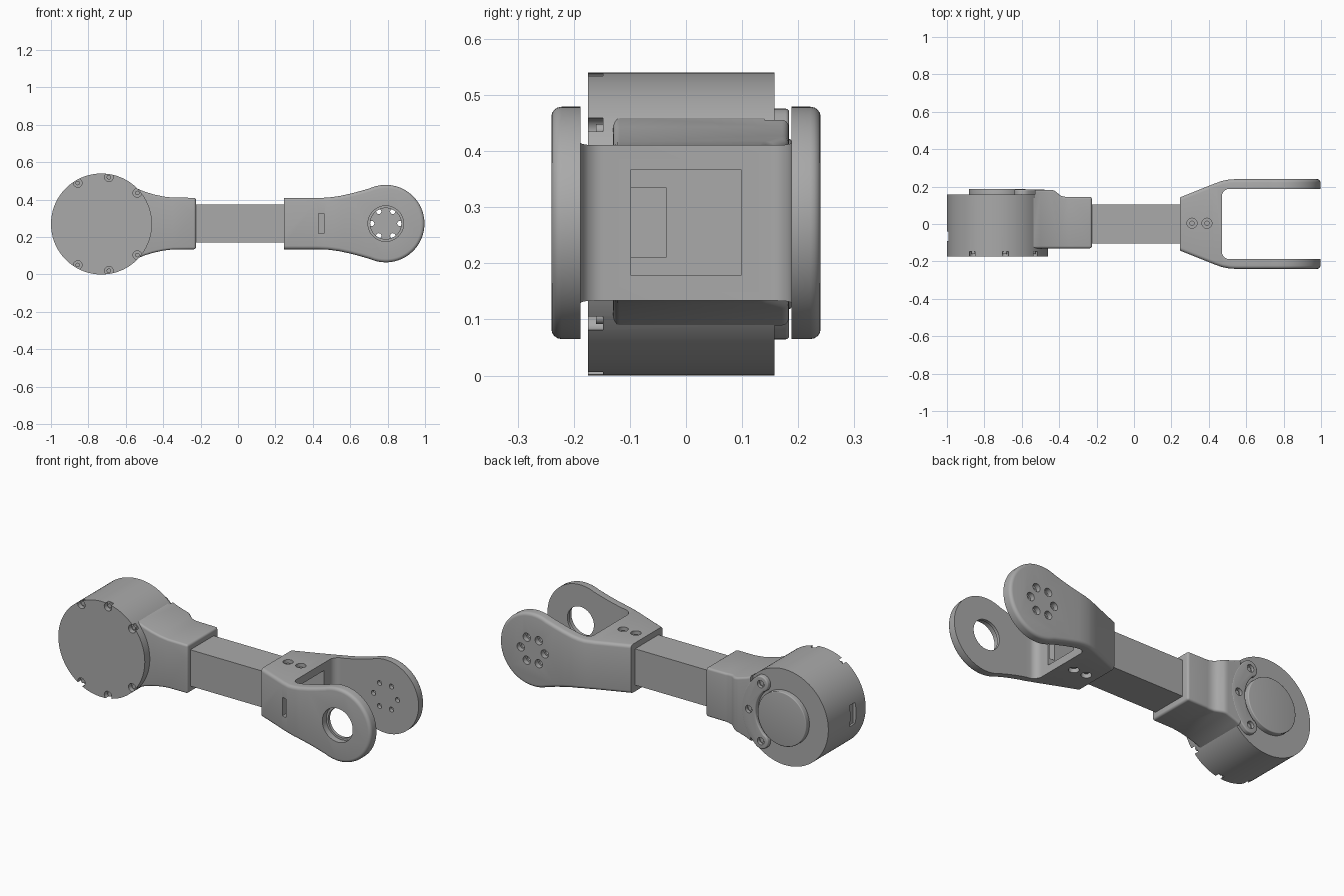
import bpy, bmesh, math
from mathutils import Vector

if "Cube" in bpy.data.objects:
    bpy.data.objects.remove(bpy.data.objects["Cube"], do_unlink=True)

gray = bpy.data.materials.new("plain gray")
gray.use_nodes = True
gray.diffuse_color = (0.4, 0.4, 0.4, 1)
gray.node_tree.nodes["Principled BSDF"].inputs["Base Color"].default_value = (0.4, 0.4, 0.4, 1)

MID = 0.27          # height of the arm axis
MOTOR_X, JOINT_X = -0.73, 0.79


def prism(name, pts, lo, hi, axis="y"):
    """Extrude an (x, z) outline along y, or an (x, y) outline along z."""
    bm = bmesh.new()
    place = (lambda a, b: (a, lo, b)) if axis == "y" else (lambda a, b: (a, b, lo))
    face = bm.faces.new([bm.verts.new(place(a, b)) for a, b in pts])
    ext = bmesh.ops.extrude_face_region(bm, geom=[face])
    step = Vector((0, hi - lo, 0)) if axis == "y" else Vector((0, 0, hi - lo))
    for v in ext["geom"]:
        if isinstance(v, bmesh.types.BMVert):
            v.co += step
    bmesh.ops.recalc_face_normals(bm, faces=bm.faces)
    mesh = bpy.data.meshes.new(name)
    bm.to_mesh(mesh)
    bm.free()
    mesh.materials.append(gray)
    ob = bpy.data.objects.new(name, mesh)
    bpy.context.collection.objects.link(ob)
    return ob


def arc(cx, cy, r, a0, a1, n):
    return [(cx + r * math.cos(math.radians(a0 + (a1 - a0) * i / n)),
             cy + r * math.sin(math.radians(a0 + (a1 - a0) * i / n))) for i in range(n + 1)]


def disc(name, cx, cy, r, lo, hi, axis="y", n=32):
    return prism(name, arc(cx, cy, r, 0, 360, n)[:-1], lo, hi, axis)


def box(name, x0, x1, y0, y1, z0, z1):
    return prism(name, [(x0, z0), (x1, z0), (x1, z1), (x0, z1)], y0, y1)


def combine(ob, other, op="DIFFERENCE"):
    """Apply a boolean and drop the helper."""
    mod = ob.modifiers.new("shape", "BOOLEAN")
    mod.operation, mod.object, mod.solver = op, other, "EXACT"
    bpy.context.view_layer.update()
    dg = bpy.context.evaluated_depsgraph_get()
    mesh = bpy.data.meshes.new_from_object(ob.evaluated_get(dg))
    ob.modifiers.clear()
    ob.data = mesh
    bpy.data.objects.remove(other, do_unlink=True)


def soften(ob, width, keep):
    """Round the sharp edges that pass the keep test."""
    bm = bmesh.new()
    bm.from_mesh(ob.data)
    bmesh.ops.remove_doubles(bm, verts=bm.verts, dist=0.0005)
    edges = [e for e in bm.edges if len(e.link_faces) == 2
             and e.calc_face_angle(0) > math.radians(40)
             and keep((e.verts[0].co + e.verts[1].co) / 2)]
    bmesh.ops.bevel(bm, geom=edges, offset=width, segments=4, profile=0.5,
                    affect="EDGES", clamp_overlap=False)
    bm.to_mesh(ob.data)
    bm.free()


def mirrored(half, about):
    """Close an outline by reflecting its upper half."""
    return half + [(a, 2 * about - b) for a, b in reversed(half)]


# Motor housing with rim notches and a connector slot
motor = disc("motor_housing", MOTOR_X, MID, 0.27, -0.175, 0.158, n=96)
for angle in (41, 81, 120, -41, -81, -120):
    x, z = arc(MOTOR_X, MID, 0.253, angle, angle, 1)[0]
    combine(motor, disc("notch", x, z, 0.023, -0.2, -0.148, n=20))
    disc("rim_bolt", x, z, 0.012, -0.16, -0.14, n=16)
combine(motor, box("slot", -1.05, -0.98, -0.09, -0.04, MID - 0.06, MID + 0.06))

# Rotating output disc on the back of the motor
output = disc("output_disc", MOTOR_X, MID, 0.152, 0.15, 0.188, n=64)
soften(output, 0.005, lambda c: c.y > 0.18)

# Motor bracket: flared side outline crossed with a stepped plan outline
side = [(-0.63, 0.49), (-0.57, 0.472), (-0.54, 0.46), (-0.5, 0.443), (-0.45, 0.428),
        (-0.4, 0.417), (-0.35, 0.411), (-0.225, 0.41)]
bracket = prism("motor_bracket", mirrored(side, 0.2725), -0.3, 0.3)
plan = [(-0.64, -0.13), (-0.225, -0.13), (-0.225, 0.145), (-0.365, 0.145), (-0.39, 0.15),
        (-0.425, 0.178), (-0.44, 0.183), (-0.53, 0.183), (-0.53, 0.14), (-0.64, 0.14)]
combine(bracket, prism("plan", plan, -0.1, 0.7, "z"), "INTERSECT")
soften(bracket, 0.012, lambda c: c.x > -0.52)
combine(bracket, box("cavity", -0.3, -0.2, -0.098, 0.098, 0.178, 0.367))

# Crescent flange with three bolts, wrapped round the output disc
lobes = [arc(MOTOR_X, MID, 0.21, a, a, 1)[0] for a in (-50, 0, 50)]
crescent = (arc(MOTOR_X, MID, 0.255, -50, 50, 24)
            + arc(*lobes[2], 0.045, 50, 230, 12)[1:]
            + arc(MOTOR_X, MID, 0.168, 47, -47, 24)
            + arc(*lobes[0], 0.045, 130, 310, 12)[:-1])
flange = prism("back_flange", crescent, 0.13, 0.184)
soften(flange, 0.007, lambda c: c.y > 0.18)
for x, z in lobes:
    for cut_part in (flange, bracket):
        combine(cut_part, disc("bore", x, z, 0.021, 0.165, 0.25, n=20))
    disc("flange_bolt", x, z, 0.012, 0.15, 0.172, n=16)

# Hollow square tube
tube = box("square_tube", -0.29, 0.42, -0.104, 0.104, 0.17, 0.375)
combine(tube, box("inside", -0.32, 0.5, -0.098, 0.098, 0.178, 0.367))
box("connector_block", -0.31, -0.27, -0.098, -0.035, 0.21, 0.335)

# Fork: rounded arm outline crossed with a widening plan
half = [(0.245, 0.409), (0.42, 0.409), (0.48, 0.411), (0.54, 0.419), (0.6, 0.432),
        (0.65, 0.445)] + arc(JOINT_X, 0.272, 0.207, 114, 2, 32)
fork = prism("fork", mirrored(half, 0.272), -0.3, 0.3)
wide = [(0.245, 0.142), (0.43, 0.216), (0.47, 0.23), (0.51, 0.238), (0.55, 0.24), (1.1, 0.24)]
combine(fork, prism("plan", mirrored(wide, 0), -0.1, 0.7, "z"), "INTERSECT")
soften(fork, 0.018, lambda c: c.x > 0.25)
gap = arc(0.51, 0.148, 0.04, 180, 90, 8) + [(1.1, 0.188)]
combine(fork, prism("gap", mirrored(gap, 0), -0.1, 0.7, "z"))
combine(fork, box("tunnel", 0.2, 0.52, -0.098, 0.098, 0.178, 0.367))
combine(fork, box("side_slot", 0.43, 0.46, -0.3, -0.08, 0.22, 0.325))

# Stepped bearing hole in the front arm
combine(fork, disc("bearing", JOINT_X, 0.272, 0.095, -0.3, -0.205, n=64))
combine(fork, disc("bearing_lip", JOINT_X, 0.272, 0.083, -0.3, -0.1, n=64))

# Ring of counterbored holes in the back arm
for i in range(6):
    x, z = arc(JOINT_X, 0.272, 0.075, i * 60, i * 60, 1)[0]
    combine(fork, disc("hole", x, z, 0.014, 0.1, 0.3, n=16))
    combine(fork, disc("counterbore", x, z, 0.023, 0.212, 0.3, n=20))

# Clamp screws on the top and bottom of the fork
for x in (0.31, 0.39):
    for lo, hi, b_lo, b_hi in ((0.385, 0.5, 0.37, 0.395), (0, 0.16, 0.15, 0.175)):
        combine(fork, disc("screw_bore", x, 0.004, 0.027, lo, hi, "z", 24))
        disc("clamp_screw", x, 0.004, 0.014, b_lo, b_hi, "z", 16)

# Smooth the curves while keeping hard edges
for ob in bpy.context.scene.objects:
    ob.select_set(ob.type == "MESH")
bpy.context.view_layer.objects.active = fork
bpy.ops.object.shade_smooth_by_angle(angle=math.radians(30))
